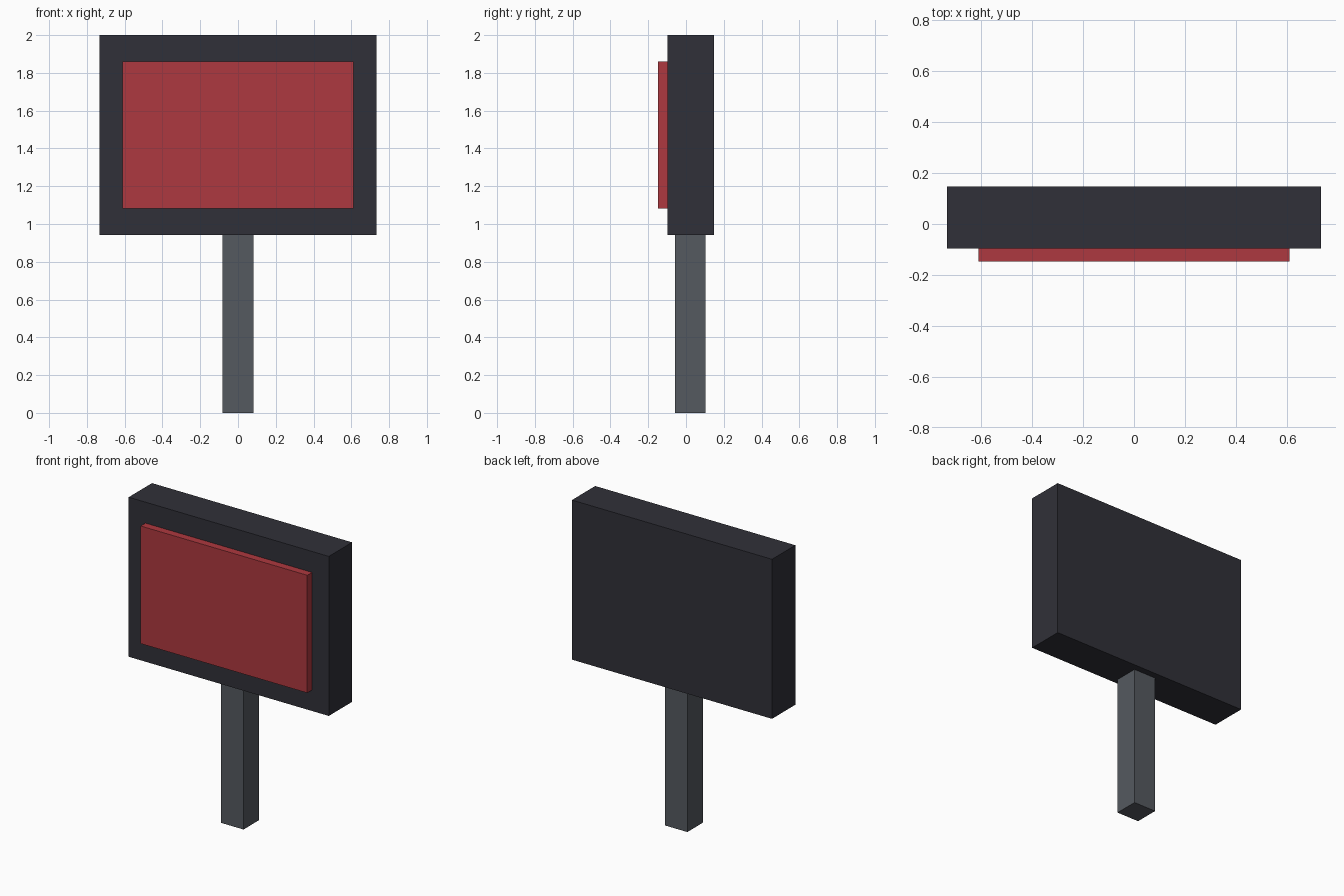
import bpy

if "Cube" in bpy.data.objects:
    bpy.data.objects.remove(bpy.data.objects["Cube"])


def material(name, color):
    mat = bpy.data.materials.new(name)
    mat.diffuse_color = (*color, 1.0)
    mat.use_nodes = True
    mat.node_tree.nodes["Principled BSDF"].inputs["Base Color"].default_value = mat.diffuse_color
    return mat


def box(name, lo, hi, mat=None):
    """Axis-aligned box between two opposite corners."""
    bpy.ops.mesh.primitive_cube_add(size=1, location=[(a + b) / 2 for a, b in zip(lo, hi)])
    obj = bpy.context.object
    obj.name = name
    obj.scale = [b - a for a, b in zip(lo, hi)]
    bpy.ops.object.transform_apply(location=False, rotation=False, scale=True)
    if mat:
        obj.data.materials.append(mat)
    return obj


dark = material("dark_casing", (0.03, 0.03, 0.04))
red = material("red_panel", (0.42, 0.04, 0.05))
grey = material("post_grey", (0.09, 0.10, 0.115))

# Square post
box("post", (-0.082, -0.059, 0.0), (0.082, 0.103, 0.942), grey)
# Sign casing
box("sign_casing", (-0.734, -0.097, 0.942), (0.734, 0.147, 2.0), dark)
# Raised red panel on the front
box("front_panel", (-0.611, -0.147, 1.081), (0.611, -0.097, 1.861), red)
